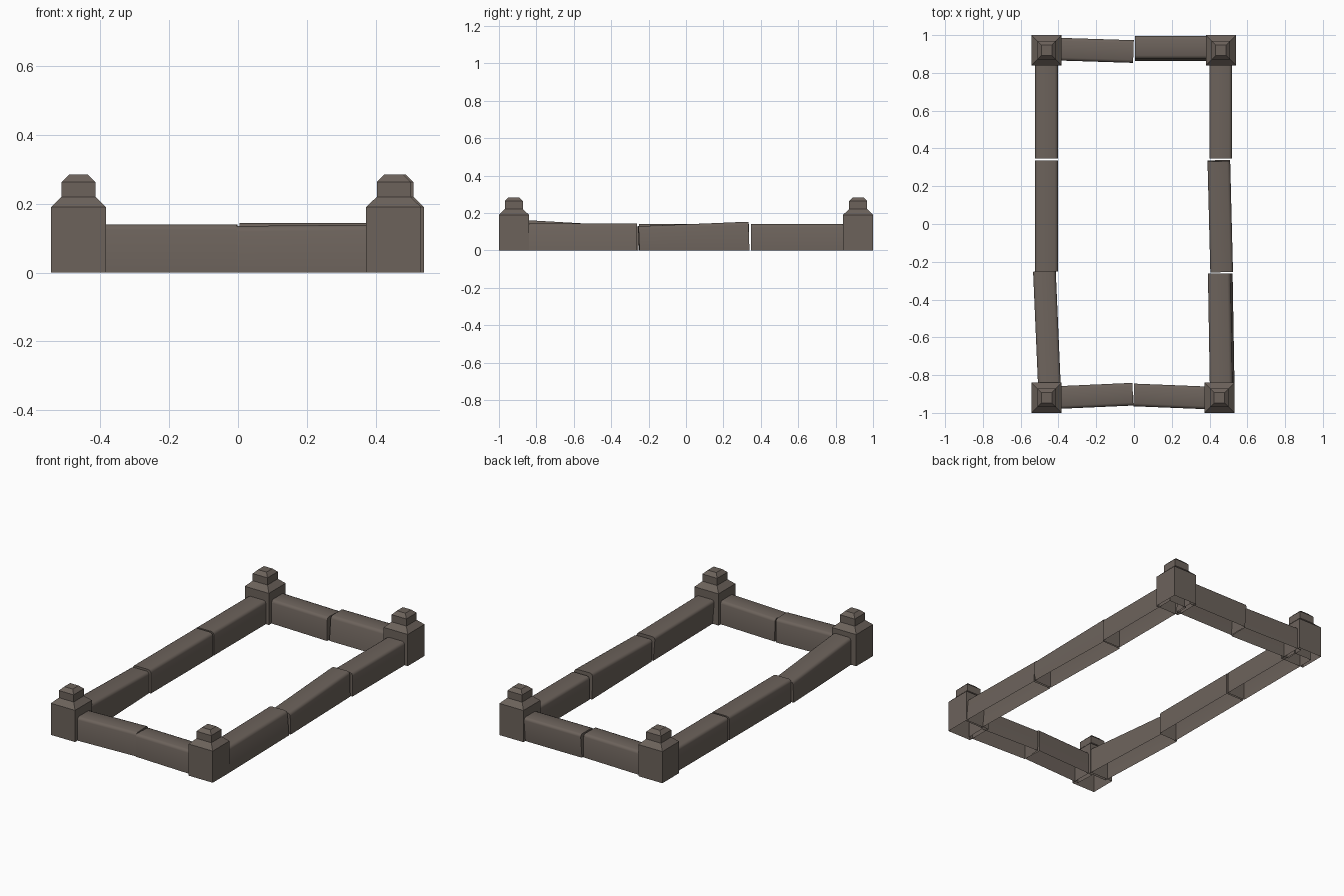
import bpy, bmesh
from mathutils import Vector

if "Cube" in bpy.data.objects:
    bpy.data.objects.remove(bpy.data.objects["Cube"])

stone = bpy.data.materials.new("weathered_stone")
stone.diffuse_color = (0.150, 0.123, 0.105, 1)
stone.use_nodes = True
stone.node_tree.nodes["Principled BSDF"].inputs["Base Color"].default_value = stone.diffuse_color


def loft(name, rings, cap_start, cap_end, closed):
    """Skin a list of equal-sized point rings; closed joins last point to first."""
    bm = bmesh.new()
    vs = [[bm.verts.new(p) for p in r] for r in rings]
    n = len(rings[0])
    for a, b in zip(vs, vs[1:]):
        for i in range(n if closed else n - 1):
            j = (i + 1) % n
            bm.faces.new((a[i], a[j], b[j], b[i]))
    if cap_start:
        bm.faces.new(vs[0][::-1])
    if cap_end:
        bm.faces.new(vs[-1])
    me = bpy.data.meshes.new(name)
    bm.to_mesh(me)
    bm.free()
    me.materials.append(stone)
    ob = bpy.data.objects.new(name, me)
    bpy.context.collection.objects.link(ob)
    return ob


def post(name, x, y):
    # Corner post: square block, chamfer, small chamfered cap, open underneath
    profile = [(0.08, 0), (0.08, 0.19), (0.049, 0.22), (0.049, 0.263), (0.028, 0.284)]
    rings = [[(x + sx * h, y + sy * h, z)
              for sx, sy in ((-1, -1), (1, -1), (1, 1), (-1, 1))] for h, z in profile]
    loft(name, rings, False, True, True)


def rail(name, start, end, h0=0.14, h1=0.14, lean=0.0):
    # Kerb stone: chamfered top, open underneath, ends square to its slope
    a, b = Vector((*start, 0)), Vector((*end, 0))
    d = (b - a).normalized()
    side = Vector((d.y, -d.x, 0))
    slope = (h1 - h0) / (b - a).length
    w, c = 0.06, 0.016
    rings = []
    for p, h in ((a, h0), (b, h1)):
        section = [(w, 0), (w, h - c), (w - c * 0.3, h - c * 0.3), (w - c, h),
                   (c - w, h), (c * 0.3 - w, h - c * 0.3), (-w, h - c), (-w, 0)]
        rings.append([p + side * (u + lean * z / h) - d * slope * z + Vector((0, 0, z))
                      for u, z in section])
    ob = loft(name, rings, True, True, False)
    bpy.context.view_layer.objects.active = ob
    ob.select_set(True)
    bpy.ops.object.shade_smooth_by_angle(angle=0.87)
    ob.select_set(False)


# Corner posts
post("front_left_post", -0.463, -0.92)
post("front_right_post", 0.452, -0.92)
post("back_left_post", -0.463, 0.92)
post("back_right_post", 0.460, 0.92)

# Front and back kerbs
rail("front_left_kerb", (-0.41, -0.919), (-0.006, -0.901))
rail("front_right_kerb", (0.0, -0.905), (0.40, -0.921), 0.135, 0.139)
rail("back_left_kerb", (-0.41, 0.926), (-0.003, 0.913))
rail("back_right_kerb", (0.004, 0.922), (0.41, 0.922), 0.144, 0.144, -0.014)

# Left kerbs
rail("left_front_kerb", (-0.448, -0.855), (-0.474, -0.257), 0.161, 0.127)
rail("left_middle_kerb", (-0.463, -0.252), (-0.463, 0.336))
rail("left_back_kerb", (-0.463, 0.347), (-0.463, 0.935))

# Right kerbs
rail("right_front_kerb", (0.472, -0.85), (0.462, -0.262), 0.144, 0.144, -0.012)
rail("right_middle_kerb", (0.464, -0.25), (0.449, 0.338), 0.129, 0.153)
rail("right_back_kerb", (0.459, 0.347), (0.459, 0.935))
